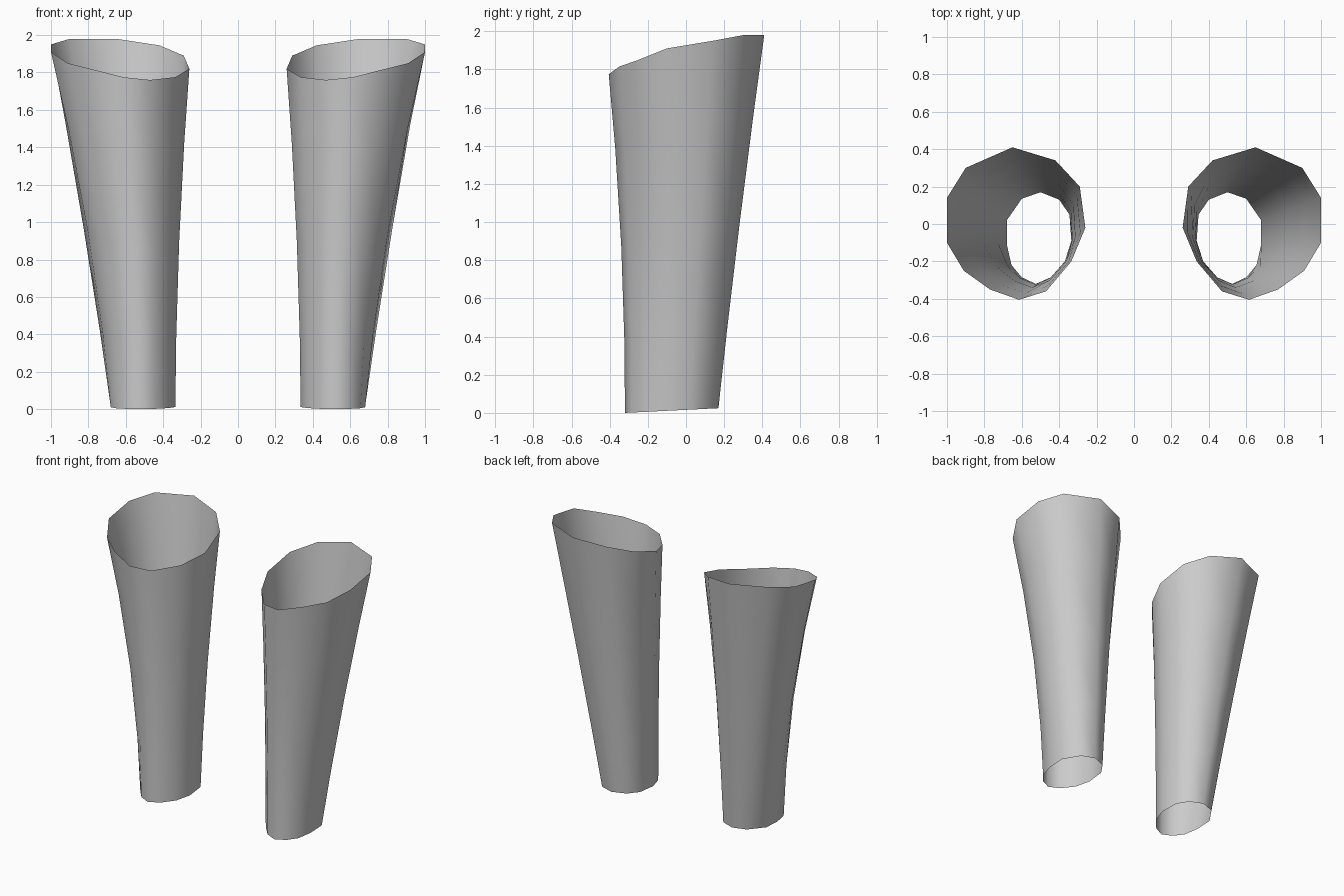
import bpy
import bmesh
from mathutils import Vector

cube = bpy.data.objects.get("Cube")
if cube:
    bpy.data.objects.remove(cube, do_unlink=True)

grey = bpy.data.materials.new("plain grey")
grey.use_nodes = True
colour = (0.6, 0.6, 0.6, 1.0)
grey.diffuse_color = colour
grey.node_tree.nodes["Principled BSDF"].inputs["Base Color"].default_value = colour

# Slanted upper opening of the left sleeve
TOP = [(0.65, 0.41, 1.98), (0.90, 0.30, 1.98), (1.0, 0.14, 1.95), (1.0, -0.10, 1.91),
       (0.91, -0.25, 1.85), (0.77, -0.35, 1.815), (0.615, -0.405, 1.775), (0.47, -0.36, 1.76),
       (0.335, -0.20, 1.775), (0.26, -0.02, 1.82), (0.29, 0.20, 1.89), (0.42, 0.34, 1.945)]
# Narrow lower opening, in the same order
BOTTOM = [(0.50, 0.17), (0.60, 0.135), (0.68, 0.02), (0.68, -0.11), (0.655, -0.22), (0.60, -0.285),
          (0.525, -0.32), (0.445, -0.285), (0.37, -0.20), (0.335, -0.09), (0.345, 0.05), (0.40, 0.13)]
LEVELS = (0, 0.21, 0.49, 0.78, 1)


def ring_point(low, high, t):
    """Point on one side of the sleeve; the front and inner sides flare later."""
    start = Vector((low[0], low[1], 0.05 * (low[1] + 0.32)))
    end = Vector(high)
    out = (Vector(low) - Vector((0.51, -0.08))).normalized()
    lag = 0.15 - 0.06 * out.x - 0.12 * out.y
    point = start.lerp(end, t - 4 * t * (1 - t) * lag)
    point.z = start.z + (end.z - start.z) * t
    return point


def build_sleeve(name, side):
    bm = bmesh.new()
    rings = []
    for t in LEVELS:
        points = [ring_point(low, high, t) for low, high in zip(BOTTOM, TOP)]
        rings.append([bm.verts.new((p.x * side, p.y, p.z)) for p in points])
    count = len(TOP)
    for lower, upper in zip(rings, rings[1:]):
        for i in range(count):
            j = (i + 1) % count
            quad = [lower[i], upper[i], upper[j], lower[j]]
            bm.faces.new(quad if side > 0 else quad[::-1]).smooth = True
    mesh = bpy.data.meshes.new(name)
    bm.to_mesh(mesh)
    bm.free()
    mesh.materials.append(grey)
    bpy.context.collection.objects.link(bpy.data.objects.new(name, mesh))


# Mirrored pair of open sleeves
build_sleeve("left_sleeve", 1)
build_sleeve("right_sleeve", -1)
